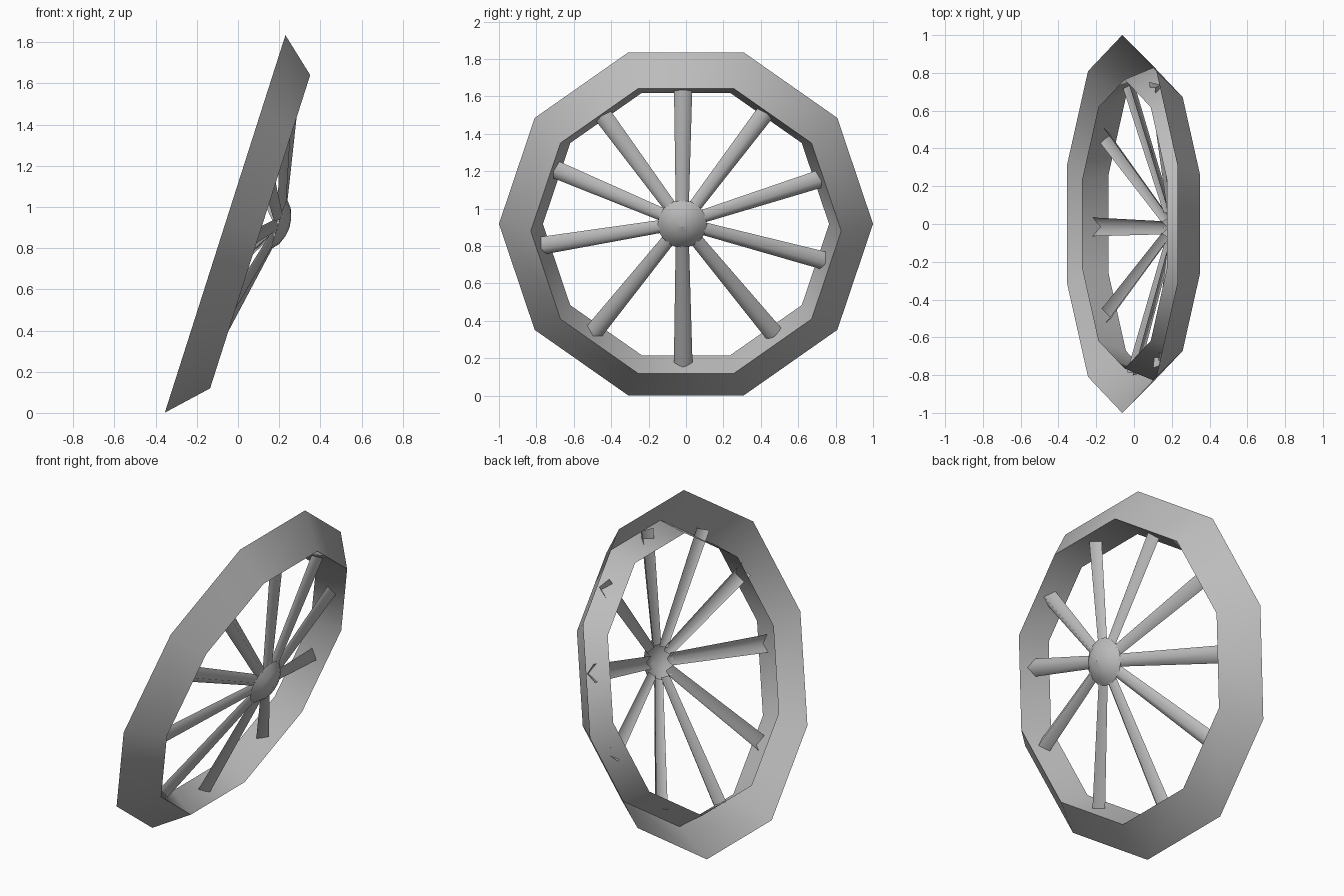
import bpy, math
from mathutils import Vector

if "Cube" in bpy.data.objects:
    bpy.data.objects.remove(bpy.data.objects["Cube"], do_unlink=True)

grey = bpy.data.materials.new("plain grey")
grey.use_nodes = True
colour = (0.5, 0.5, 0.5, 1)
grey.diffuse_color = colour
grey.node_tree.nodes["Principled BSDF"].inputs["Base Color"].default_value = colour

# The wheel leans: its plane holds the y axis and this slanted "up"
SIDE = Vector((0, 1, 0))
UP = Vector((0.308, 0, 0.964))
AXIS = Vector((0.9525, 0, -0.3045))


def around(centre, radius, degrees):
    a = math.radians(degrees)
    return Vector(centre) + SIDE * radius * math.cos(a) + UP * radius * math.sin(a)


def add_mesh(name, verts, faces, smooth_angle):
    mesh = bpy.data.meshes.new(name)
    mesh.from_pydata([tuple(v) for v in verts], [], faces)
    mesh.materials.append(grey)
    obj = bpy.data.objects.new(name, mesh)
    bpy.context.collection.objects.link(obj)
    bpy.ops.object.select_all(action='DESELECT')
    obj.select_set(True)
    bpy.context.view_layer.objects.active = obj
    bpy.ops.object.shade_smooth_by_angle(angle=math.radians(smooth_angle))
    return obj


def add_rings(name, rings, sides, smooth_angle):
    """Skin a series of (centre, radius) rings."""
    verts = [around(c, r, 360 * i / sides) for c, r in rings for i in range(sides)]
    faces = []
    for k in range(len(rings) - 1):
        for i in range(sides):
            j = (i + 1) % sides
            faces.append((k * sides + i, k * sides + j,
                          (k + 1) * sides + j, (k + 1) * sides + i))
    return add_mesh(name, verts, faces, smooth_angle)


# Rim: a ten-sided channel, open at the back
add_rings("rim", [((-0.0625, 0, 0.918), 1.0),
                  ((0.1075, 0, 0.88), 0.83),
                  ((-0.05, 0, 0.917), 0.765)], 10, 50)

# Hub: a shallow dome, open at the back
hub_centre = Vector((0.195, -0.02, 0.918))
add_rings("hub", [(hub_centre, 0.132),
                  (hub_centre + AXIS * 0.035, 0.09),
                  (hub_centre + AXIS * 0.052, 0.045),
                  (hub_centre + AXIS * 0.058, 0.002)], 16, 60)

# Spokes: tapered folded strips with the ridge to the outside
tip_centre = Vector((0.02, -0.015, 0.93))
for n, angle in enumerate([18, 54, 90, 126, 157, 190, 232, 270, 308, 344]):
    a = math.radians(angle)
    across = UP * math.cos(a) - SIDE * math.sin(a)
    verts = []
    for centre, radius, half, ridge in ((hub_centre - AXIS * 0.02, 0.09, 0.035, 0.035),
                                        (tip_centre, 0.79, 0.05, 0.05)):
        p = around(centre, radius, angle)
        verts += [p - across * half, p + AXIS * ridge, p + across * half]
    add_mesh(f"spoke_{n + 1}", verts, [(0, 1, 4, 3), (1, 2, 5, 4)], 100)
